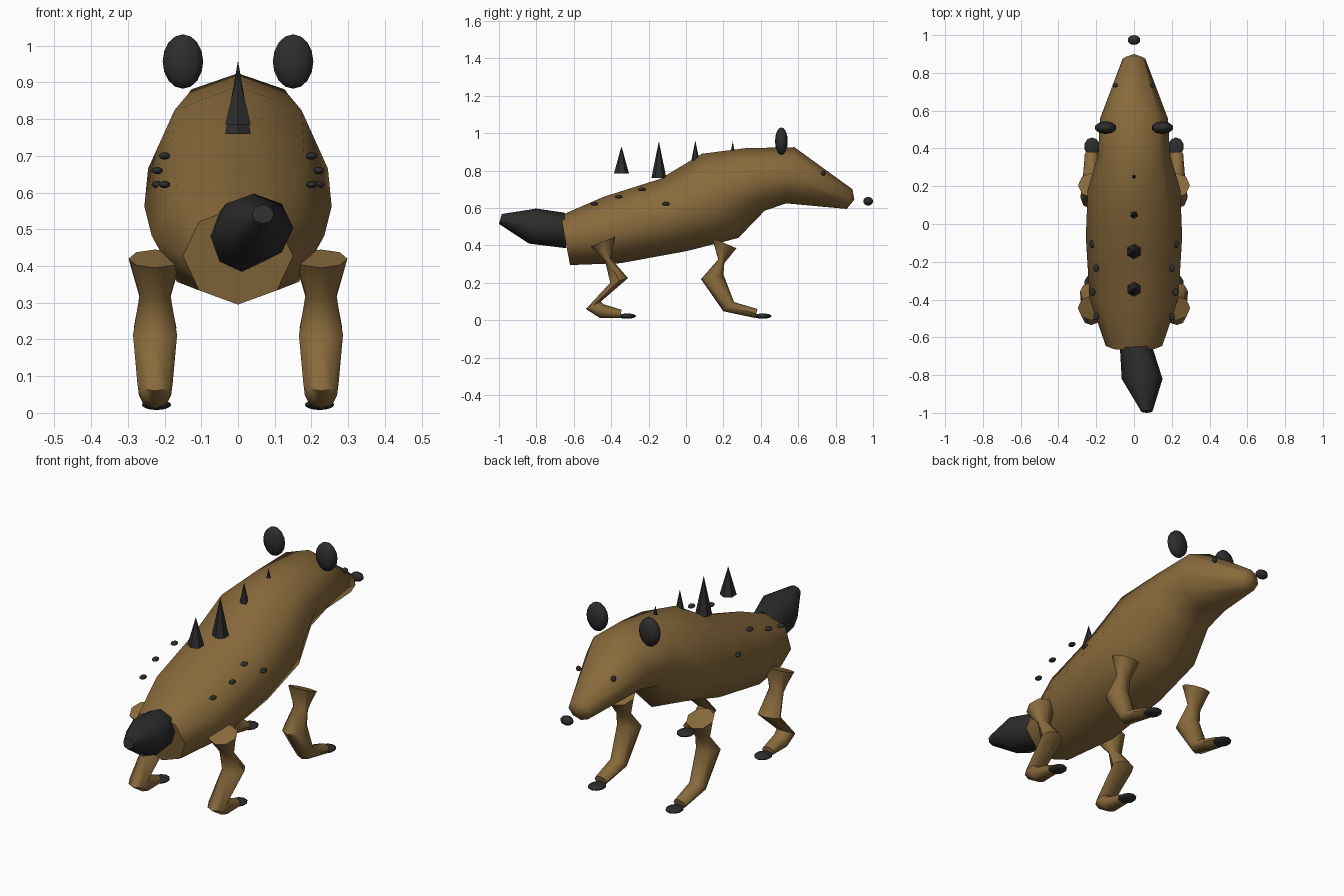
import bpy, bmesh, math
from mathutils import Vector

cube = bpy.data.objects.get("Cube")
if cube:
    bpy.data.objects.remove(cube, do_unlink=True)


def material(name, rgb):
    mat = bpy.data.materials.new(name)
    mat.use_nodes = True
    mat.diffuse_color = (*rgb, 1)
    mat.node_tree.nodes["Principled BSDF"].inputs["Base Color"].default_value = (*rgb, 1)
    return mat


FUR = material("brown fur", (0.25, 0.145, 0.045))
DARK = material("charcoal", (0.026, 0.026, 0.027))


def finish(name, bm, mat, angle=60):
    bmesh.ops.recalc_face_normals(bm, faces=bm.faces)
    mesh = bpy.data.meshes.new(name)
    bm.to_mesh(mesh)
    bm.free()
    mesh.materials.append(mat)
    mesh.shade_smooth()
    mesh.set_sharp_from_angle(angle=math.radians(angle))
    obj = bpy.data.objects.new(name, mesh)
    bpy.context.collection.objects.link(obj)
    return obj


def loft(name, rings, mat, sides=8, tip=None):
    """Skin elliptical rings: (x, half width, upper y, upper z, lower y, lower z)."""
    bm = bmesh.new()
    loops = []
    for x, width, y1, z1, y2, z2 in rings:
        upper, lower = Vector((x, y1, z1)), Vector((x, y2, z2))
        mid, arm = (upper + lower) / 2, (upper - lower) / 2
        loop = []
        for i in range(sides):
            a = math.tau * i / sides
            loop.append(bm.verts.new(mid + arm * math.cos(a) + Vector((width * math.sin(a), 0, 0))))
        loops.append(loop)
    for p, q in zip(loops, loops[1:]):
        for i in range(sides):
            j = (i + 1) % sides
            bm.faces.new((p[i], p[j], q[j], q[i]))
    bm.faces.new(loops[0])
    if tip:
        point = bm.verts.new(tip)
        for i in range(sides):
            bm.faces.new((loops[-1][i], loops[-1][(i + 1) % sides], point))
    else:
        bm.faces.new(loops[-1])
    return finish(name, bm, mat)


def ball(name, center, radii):
    bm = bmesh.new()
    bmesh.ops.create_uvsphere(bm, u_segments=10, v_segments=8, radius=1)
    for v in bm.verts:
        v.co = Vector(center) + Vector([c * r for c, r in zip(v.co, radii)])
    return finish(name, bm, DARK)


# Body and head, from rump to snout
loft("body", [
    (0, 0.15, -0.67, 0.56, -0.62, 0.295),
    (0, 0.235, -0.44, 0.66, -0.35, 0.305),
    (0, 0.255, -0.14, 0.755, 0.005, 0.37),
    (0, 0.245, 0.085, 0.89, 0.28, 0.44),
    (0, 0.19, 0.32, 0.92, 0.42, 0.585),
    (0, 0.18, 0.58, 0.925, 0.535, 0.625),
    (0, 0.06, 0.89, 0.70, 0.86, 0.595),
], FUR, tip=(0, 0.9, 0.645))

# Tail, bent slightly to one side
loft("tail", [
    (0.01, 0.085, -0.65, 0.575, -0.64, 0.385),
    (0.043, 0.108, -0.80, 0.597, -0.84, 0.41),
    (0.068, 0.03, -0.985, 0.568, -1.0, 0.515),
], DARK)

# Spikes along the back: y, base z, tip z
SPIKES = [(-0.345, 0.785, 0.93), (-0.145, 0.76, 0.957), (0.05, 0.76, 0.96),
          (0.25, 0.76, 0.955), (0.45, 0.78, 0.925)]
for n, (y, base, top) in enumerate(SPIKES):
    bm = bmesh.new()
    bmesh.ops.create_cone(bm, cap_ends=True, segments=6, radius1=0.04, radius2=0, depth=top - base)
    spike = finish(f"spike_{n + 1}", bm, DARK, 30)
    spike.location = (0, y, (base + top) / 2)

# Leg rings: half width, then rear edge and front edge as y, z
FRONT_LEG = [
    (0.07, 0.14, 0.44, 0.27, 0.385),
    (0.042, 0.172, 0.325, 0.205, 0.305),
    (0.058, 0.08, 0.22, 0.2, 0.245),
    (0.046, 0.2, 0.048, 0.257, 0.097),
    (0.034, 0.37, 0.012, 0.382, 0.06),
]
HIND_LEG = [
    (0.072, -0.51, 0.395, -0.38, 0.445),
    (0.042, -0.432, 0.315, -0.4, 0.33),
    (0.06, -0.405, 0.2, -0.31, 0.225),
    (0.048, -0.535, 0.06, -0.455, 0.1),
    (0.044, -0.46, 0.012, -0.44, 0.085),
    (0.034, -0.35, 0.012, -0.345, 0.056),
]
SPOTS = [(0.2, -0.49, 0.622), (0.22, -0.36, 0.66), (0.2, -0.235, 0.7), (0.22, -0.107, 0.622)]

# Paired parts
for side, s in (("left", 1), ("right", -1)):
    for kind, rings, toe_y in (("front", FRONT_LEG, 0.41), ("hind", HIND_LEG, -0.315)):
        loft(f"{kind}_leg_{side}", [(s * 0.226, *r) for r in rings], FUR)
        ball(f"{kind}_toes_{side}", (s * 0.222, toe_y, 0.022), (0.042, 0.048, 0.014))
    ball(f"ear_{side}", (s * 0.15, 0.51, 0.957), (0.058, 0.034, 0.074))
    ball(f"eye_{side}", (s * 0.1, 0.735, 0.787), (0.014, 0.012, 0.013))
    for n, (x, y, z) in enumerate(SPOTS):
        ball(f"spot_{side}_{n + 1}", (s * x, y, z), (0.016, 0.021, 0.01))

# Nose ahead of the snout
ball("nose", (0, 0.974, 0.636), (0.034, 0.026, 0.023))
